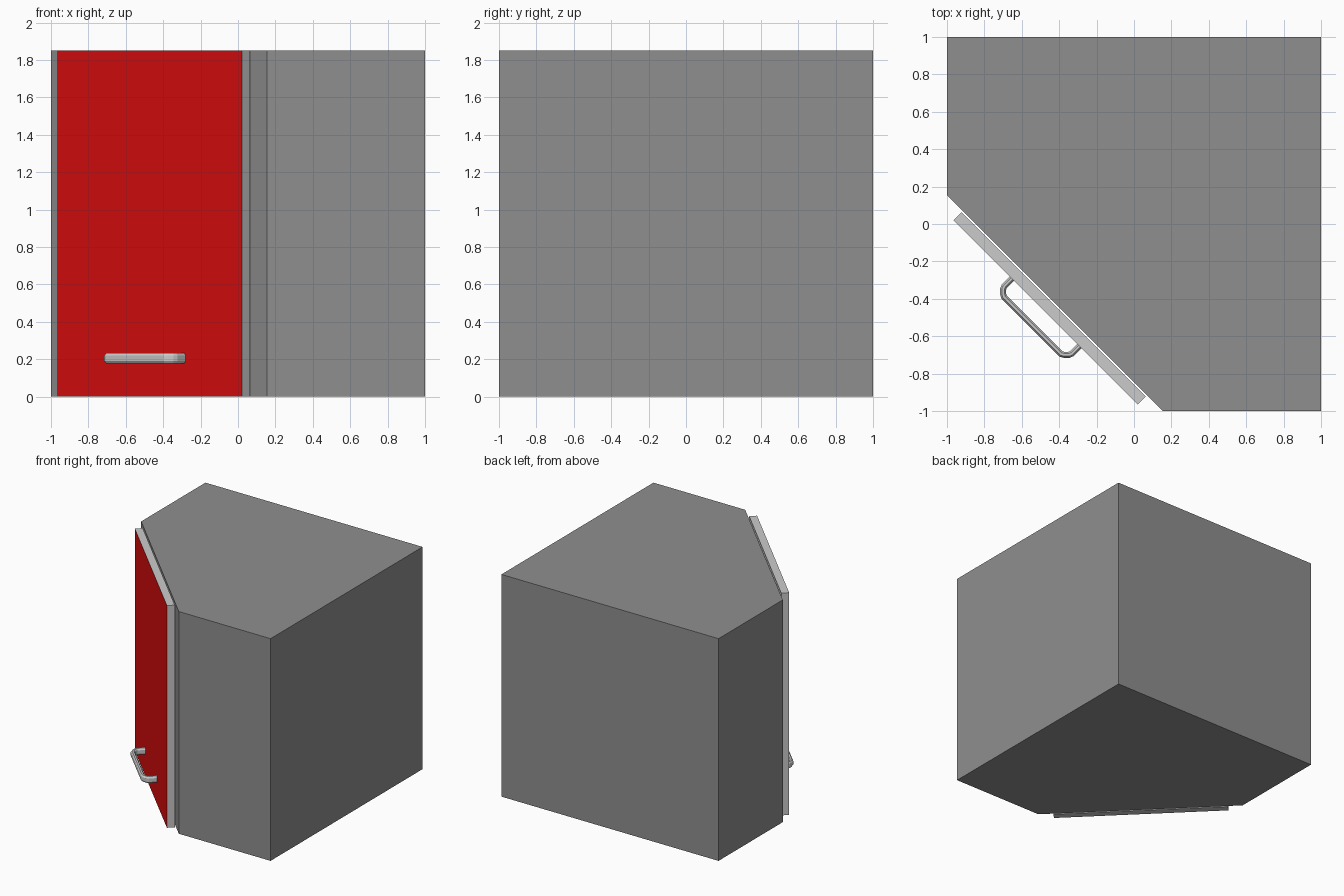
import bpy, bmesh, math
from mathutils import Matrix, Vector

if "Cube" in bpy.data.objects:
    bpy.data.objects.remove(bpy.data.objects["Cube"])

HEIGHT = 1.85
# Local frame of the diagonal front: x runs along it, -y points outwards
DIAGONAL = Matrix.Translation((-0.4225, -0.4225, 0)) @ Matrix.Rotation(math.radians(-45), 4, 'Z')
GAP, DOOR_W, DOOR_T = 0.01, 1.395, 0.06


def material(name, rgb):
    m = bpy.data.materials.new(name)
    m.diffuse_color = (*rgb, 1)
    m.use_nodes = True
    m.node_tree.nodes["Principled BSDF"].inputs["Base Color"].default_value = m.diffuse_color
    return m


def make_object(name, bm, mats, matrix=Matrix()):
    bmesh.ops.recalc_face_normals(bm, faces=bm.faces)
    mesh = bpy.data.meshes.new(name)
    bm.to_mesh(mesh)
    bm.free()
    ob = bpy.data.objects.new(name, mesh)
    ob.matrix_world = matrix
    for m in mats:
        mesh.materials.append(m)
    bpy.context.collection.objects.link(ob)
    return ob


def prism(outline, height):
    bm = bmesh.new()
    base = bm.faces.new([bm.verts.new((x, y, 0)) for x, y in outline])
    top = bmesh.ops.extrude_face_region(bm, geom=[base], use_keep_orig=True)
    verts = [g for g in top['geom'] if isinstance(g, bmesh.types.BMVert)]
    bmesh.ops.translate(bm, verts=verts, vec=(0, 0, height))
    return bm


def sweep(path, section):
    """Sweep a (width, height) section along a flat path with mitred joints."""
    pts = [Vector(p) for p in path]
    bm = bmesh.new()
    rings = []
    for i, p in enumerate(pts):
        before = (p - pts[i - 1]).normalized() if i else None
        after = (pts[i + 1] - p).normalized() if i < len(pts) - 1 else None
        before, after = before or after, after or before
        t = (before + after).normalized()
        side = Vector((-t.y, t.x)) / t.dot(before)
        rings.append([bm.verts.new((p.x + side.x * w, p.y + side.y * w, h)) for w, h in section])
    n = len(section)
    for a, b in zip(rings, rings[1:]):
        for k in range(n):
            bm.faces.new((a[k], a[(k + 1) % n], b[(k + 1) % n], b[k]))
    bm.faces.new(rings[0])
    bm.faces.new(rings[-1])
    return bm


body_grey = material("body_grey", (0.275, 0.275, 0.275))
edge_grey = material("edge_grey", (0.7, 0.7, 0.7))
red = material("door_red", (0.74, 0.004, 0.004))

# Corner cabinet body
make_object("cabinet_body", prism(
    [(-1, 1), (-1, 0.155), (0.155, -1), (1, -1), (1, 1)], HEIGHT), [body_grey])

# Door panel, red on its outer face only
w, y0, y1 = DOOR_W / 2, -GAP, -GAP - DOOR_T
door = make_object("door", prism([(-w, y0), (-w, y1), (w, y1), (w, y0)], HEIGHT),
                   [edge_grey, red], DIAGONAL)
for f in door.data.polygons:
    if f.normal.y < -0.9:
        f.material_index = 1

# Bow handle with rounded-off corners and a bevelled section
half = [(-0.255, 0), (-0.255, -0.058), (-0.249, -0.073), (-0.231, -0.091), (-0.215, -0.1)]
path = [(x, y + y1) for x, y in half + [(-x, y) for x, y in reversed(half)]]
quarter = [(0.016, 0.014), (0.007, 0.027)]
section = quarter + [(-a, b) for a, b in reversed(quarter)]
section += [(-a, -b) for a, b in section]
make_object("door_handle", sweep(path, section), [edge_grey],
            Matrix.Translation((0, 0, 0.205)) @ DIAGONAL)
